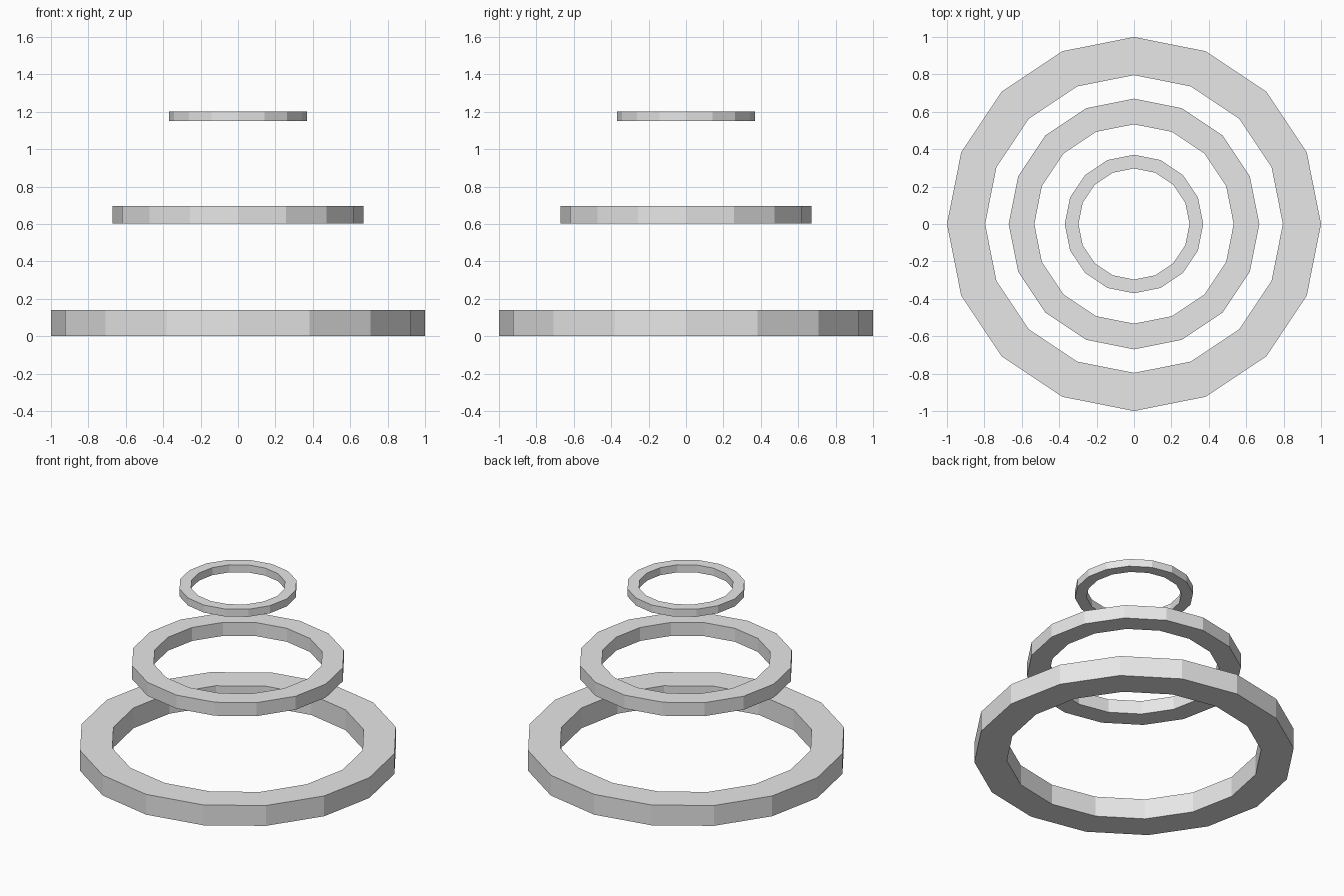
import bpy, bmesh, math

if "Cube" in bpy.data.objects:
    bpy.data.objects.remove(bpy.data.objects["Cube"])

SIDES = 16

grey = bpy.data.materials.new("light_grey")
grey.diffuse_color = (0.8, 0.8, 0.8, 1.0)
grey.use_nodes = True
grey.node_tree.nodes["Principled BSDF"].inputs["Base Color"].default_value = grey.diffuse_color


def flat_ring(name, outer, inner, bottom, top):
    """Faceted flat ring: a rectangular section joined around z."""
    bm = bmesh.new()
    section = [(outer, bottom), (outer, top), (inner, top), (inner, bottom)]
    loops = []
    for i in range(SIDES):
        a = math.tau * i / SIDES
        loops.append([bm.verts.new((r * math.cos(a), r * math.sin(a), z))
                      for r, z in section])
    for i in range(SIDES):
        here, there = loops[i], loops[(i + 1) % SIDES]
        for k in range(4):
            n = (k + 1) % 4
            bm.faces.new((here[k], there[k], there[n], here[n]))
    bmesh.ops.recalc_face_normals(bm, faces=bm.faces)
    mesh = bpy.data.meshes.new(name)
    bm.to_mesh(mesh)
    bm.free()
    mesh.materials.append(grey)
    obj = bpy.data.objects.new(name, mesh)
    bpy.context.collection.objects.link(obj)


# Three floating rings, shrinking upward
flat_ring("bottom_ring", 1.0, 0.796, 0.0, 0.14)
flat_ring("middle_ring", 0.67, 0.533, 0.604, 0.697)
flat_ring("top_ring", 0.37, 0.297, 1.15, 1.202)
